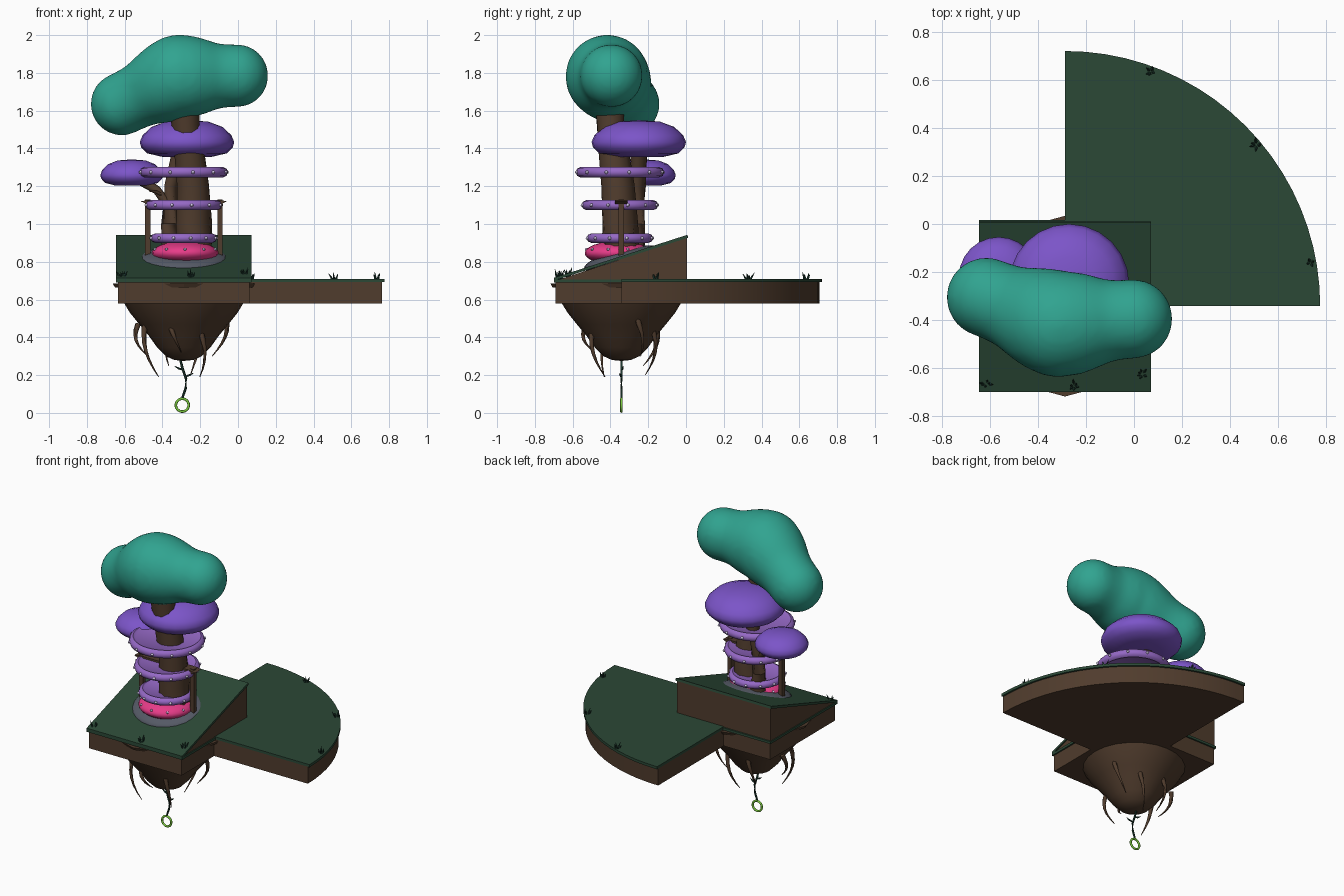
import bpy, bmesh, math, random
from mathutils import Vector, Matrix

random.seed(4)
if "Cube" in bpy.data.objects:
    bpy.data.objects.remove(bpy.data.objects["Cube"])


def material(name, *rgb):
    m = bpy.data.materials.new(name)
    m.use_nodes = True
    m.diffuse_color = (*rgb, 1)
    m.node_tree.nodes["Principled BSDF"].inputs["Base Color"].default_value = (*rgb, 1)
    return m


teal = material("teal_foliage", 0.03, 0.37, 0.28)
purple = material("purple_cap", 0.2, 0.09, 0.58)
lilac = material("lilac_shelf", 0.3, 0.14, 0.56)
grass = material("dark_grass", 0.024, 0.065, 0.037)
earth = material("brown_earth", 0.08, 0.045, 0.026)
pink = material("pink", 0.8, 0.045, 0.25)
stone = material("grey_stone", 0.09, 0.1, 0.13)
lime = material("lime", 0.2, 0.6, 0.05)
leaf = material("deep_green", 0.012, 0.04, 0.028)
pale = material("pale_dots", 0.7, 0.62, 0.87)

CX, CY = -0.287, -0.342   # axis of the island


def finish(name, bm, mat, angle=35):
    bmesh.ops.recalc_face_normals(bm, faces=bm.faces)
    me = bpy.data.meshes.new(name)
    bm.to_mesh(me)
    bm.free()
    me.materials.append(mat)
    ob = bpy.data.objects.new(name, me)
    bpy.context.collection.objects.link(ob)
    if angle:
        bpy.ops.object.select_all(action="DESELECT")
        ob.select_set(True)
        bpy.context.view_layer.objects.active = ob
        bpy.ops.object.shade_smooth_by_angle(angle=math.radians(angle))
    return ob


def extrude(name, points, offset, mat):
    """Flat polygon pushed along an offset."""
    bm = bmesh.new()
    face = bm.faces.new([bm.verts.new(p) for p in points])
    new = bmesh.ops.extrude_face_region(bm, geom=[face])["geom"]
    bmesh.ops.translate(bm, vec=offset, verts=[v for v in new if isinstance(v, bmesh.types.BMVert)])
    return finish(name, bm, mat)


def box(name, lo, hi, mat):
    (a, b, c), (d, e, f) = lo, hi
    return extrude(name, [(a, b, c), (d, b, c), (d, e, c), (a, e, c)], (0, 0, f - c), mat)


def lathe(name, profile, x, y, mat, steps=32, angle=50):
    """Profile of (radius, z) spun around a vertical axis."""
    bm = bmesh.new()
    vs = [bm.verts.new((x + r, y, z)) for r, z in profile]
    es = [bm.edges.new(p) for p in zip(vs, vs[1:])]
    bmesh.ops.spin(bm, geom=vs + es, cent=(x, y, 0), axis=(0, 0, 1), angle=math.tau, steps=steps)
    bmesh.ops.remove_doubles(bm, verts=bm.verts, dist=0.0005)
    return finish(name, bm, mat, angle)


def tube(name, points, mat, sides=8, cyclic=False):
    """Tapered tube through (x, y, z, radius) points."""
    bm = bmesh.new()
    rings = []
    for i, p in enumerate(points):
        a, b = Vector(points[max(i - 1, 0)][:3]), Vector(points[min(i + 1, len(points) - 1)][:3])
        m = Matrix.Translation(p[:3]) @ (b - a).to_track_quat("Z", "Y").to_matrix().to_4x4()
        rings.append(bmesh.ops.create_circle(bm, segments=sides, radius=p[3], matrix=m, cap_ends=i in (0, len(points) - 1))["verts"])
    for r, s in zip(rings, rings[1:]):
        for k in range(sides):
            j = (k + 1) % sides
            bm.faces.new((r[k], r[j], s[j], s[k]))
    return finish(name, bm, mat, 60)


def ball(bm, c, r, scale=(1, 1, 1), tilt=0, u=24, v=16):
    m = Matrix.Translation(c) @ Matrix.Rotation(tilt, 4, "X") @ Matrix.Diagonal((*scale, 1))
    bmesh.ops.create_uvsphere(bm, u_segments=u, v_segments=v, radius=r, matrix=m)


# Quarter round ledge: earth with an overhanging grass cap
def sector(r, z):
    arc = [math.radians(90 * i / 20) for i in range(21)]
    return [(CX, CY, z)] + [(CX + r * math.cos(t), CY + r * math.sin(t), z) for t in arc]


extrude("ledge_earth", sector(1.05, 0.578), (0, 0, 0.115), earth)
extrude("ledge_grass", sector(1.062, 0.692), (0, 0, 0.018), grass)

# Square base and the ramp on it
X0, X1, Y0, Y1 = CX - 0.358, CX + 0.358, CY - 0.358, CY + 0.358
box("base_earth", (X0 + 0.01, Y0 + 0.01, 0.578), (X1 - 0.01, Y1 - 0.01, 0.69), earth)
box("base_grass", (X0, Y0, 0.69), (X1, Y1, 0.706), grass)
extrude("ramp_earth", [(X0 + 0.006, Y0 + 0.01, 0.7), (X0 + 0.006, Y1 - 0.01, 0.7), (X0 + 0.006, Y1 - 0.01, 0.928)],
        (X1 - X0 - 0.012, 0, 0), earth)
extrude("ramp_grass", [(X0, Y0, 0.7), (X0, Y1 - 0.005, 0.927), (X0, Y1 - 0.008, 0.943), (X0, Y0, 0.715)],
        (X1 - X0, 0, 0), grass)
lathe("earth_collar", [(0, 0.66), (0.365, 0.665), (0.376, 0.685), (0, 0.69)], CX, CY, earth, 12, 20)

# Hanging earth below
lathe("under_earth", [(0, 0.585), (0.315, 0.58), (0.285, 0.53), (0.235, 0.468), (0.185, 0.408), (0.14, 0.345),
                      (0.095, 0.3), (0.05, 0.28), (0, 0.275)], CX, CY, earth, 24, 60)

# Roots curling down around it: angle, distance, top height, length
for i, (deg, r, z, n) in enumerate([(200, 0.22, 0.46, 0.27), (165, 0.25, 0.47, 0.17), (250, 0.2, 0.46, 0.14),
                                    (300, 0.18, 0.43, 0.24), (20, 0.24, 0.5, 0.2), (60, 0.19, 0.45, 0.25),
                                    (110, 0.2, 0.45, 0.2)]):
    a = math.radians(deg)
    pts = []
    for k in range(7):
        t = k / 6
        d = r + 0.02 * math.sin(t * 3.1) - 0.06 * t * t
        pts.append((CX + d * math.cos(a + 0.25 * t), CY + d * math.sin(a + 0.25 * t), z - n * t, 0.014 * (1 - t) + 0.002))
    tube(f"root_{i}", pts, earth, 6)

# Vine with a ring at its end
tube("vine", [(-0.31, CY, 0.3, 0.006), (-0.295, CY, 0.24, 0.007), (-0.275, CY, 0.18, 0.007),
              (-0.277, CY, 0.13, 0.007), (-0.295, CY, 0.078, 0.006)], leaf, 6)
for s, z in ((1, 0.2), (-1, 0.235)):
    tube("vine_leaf", [(-0.285, CY, z - 0.01, 0.004), (-0.285 + 0.03 * s, CY - 0.006 * s, z, 0.006),
                       (-0.285 + 0.05 * s, CY - 0.01 * s, z + 0.012, 0.001)], leaf, 5)
bpy.ops.mesh.primitive_torus_add(location=(-0.295, CY, 0.041), rotation=(math.pi / 2, 0, 0), major_segments=28,
                                 minor_segments=8, major_radius=0.034, minor_radius=0.007)
ring = bpy.context.object
ring.name = "vine_ring"
ring.data.materials.append(lime)
bpy.ops.object.shade_smooth_by_angle(angle=math.radians(60))

# Trunk, side stem and twig
tube("trunk", [(-0.235, -0.345, 0.78, 0.105), (-0.232, -0.348, 1.0, 0.096), (-0.238, -0.36, 1.2, 0.088),
               (-0.26, -0.385, 1.4, 0.08), (-0.278, -0.4, 1.52, 0.074), (-0.285, -0.405, 1.7, 0.085)], earth, 10)
tube("side_stem", [(-0.35, -0.27, 0.82, 0.055), (-0.365, -0.26, 1.0, 0.042), (-0.352, -0.25, 1.2, 0.038),
                   (-0.3, -0.25, 1.4, 0.045)], earth, 8)
tube("side_branch", [(-0.37, -0.26, 1.1, 0.025), (-0.43, -0.25, 1.18, 0.023), (-0.53, -0.225, 1.24, 0.028)], earth, 8)
tube("twig", [(-0.4, -0.26, 1.15, 0.01), (-0.43, -0.29, 1.17, 0.008), (-0.47, -0.3, 1.175, 0.003)], earth, 6)

# Mushroom caps
shape = [(0, 0.06), (0.5, 0.02), (0.84, 0.12), (0.97, 0.28), (1, 0.42), (0.94, 0.6), (0.75, 0.82), (0.45, 0.96), (0, 1)]
for name, x, y, r, z, h in (("large_cap", -0.27, -0.25, 0.25, 1.35, 0.2), ("small_cap", -0.563, -0.22, 0.166, 1.2, 0.142)):
    lathe(name, [(a * r, z + b * h) for a, b in shape], x, y, purple, 24)

# Shelf discs with pale dots on the rim
for i, (r, z, h) in enumerate([(0.234, 1.274, 0.027), (0.203, 1.1, 0.026), (0.176, 0.925, 0.025)]):
    rim = [(0, -0.6), (r - 0.04, -0.6), (r - 0.025, -1), (r - 0.007, -0.7), (r, 0), (r - 0.007, 0.7), (r - 0.025, 1),
           (r - 0.04, 0.6), (0, 0.6)]
    lathe(f"shelf_{i}", [(a, z + b * h) for a, b in rim], CX, -0.35, lilac, 36)
    dots = bmesh.new()
    for k in range(12):
        a = math.tau * (k + 0.4) / 12
        ball(dots, (CX + r * math.cos(a), -0.35 + r * math.sin(a), z), 0.009, u=8, v=6)
    finish(f"shelf_dots_{i}", dots, pale)

# Pink bulb on a stone mound
bm = bmesh.new()
ball(bm, (-0.28, -0.36, 0.846), 0.176, (1, 1, 0.36))
finish("pink_bulb", bm, pink, 60)
bm = bmesh.new()
for k in range(10):
    a = math.tau * (k + 0.5) / 10
    ball(bm, (-0.28 + 0.168 * math.cos(a), -0.36 + 0.168 * math.sin(a), 0.866), 0.008, u=8, v=6)
finish("bulb_dots", bm, pale)
bm = bmesh.new()
ball(bm, (CX, -0.335, 0.815), 0.234, (1, 0.9, 0.22), math.radians(14))
finish("stone_mound", bm, stone, 60)

# Gate: two posts and a crossbeam with pointed ends
for x in (-0.478, -0.095):
    box("gate_post", (x - 0.014, CY - 0.015, 0.8), (x + 0.014, CY + 0.015, 1.13), earth)
beam = [(-0.515, 1.12), (-0.47, 1.1), (-0.1, 1.1), (-0.06, 1.12), (-0.1, 1.128), (-0.47, 1.128)]
extrude("gate_beam", [(x, CY - 0.033, z) for x, z in beam], (0, 0.066, 0), earth)

# Foliage: spheres along the crown, fused and softened
bm = bmesh.new()
lobes = [(-0.615, -0.305, 1.635, 0.166), (-0.315, -0.417, 1.78, 0.222), (-0.005, -0.395, 1.785, 0.166)]
for p, q in zip(lobes, lobes[1:]):
    for k in range(13):
        t = k / 12
        s = t * t * (3 - 2 * t)
        c = Vector(p[:3]).lerp(Vector(q[:3]), t)
        ball(bm, c, p[3] + (q[3] - p[3]) * s - 0.012 * math.sin(math.pi * t) ** 2)
crown = finish("foliage", bm, teal, 0)
mod = crown.modifiers.new("fuse", "REMESH")
mod.mode, mod.voxel_size, mod.use_smooth_shade = "VOXEL", 0.016, True
mod = crown.modifiers.new("soften", "SMOOTH")
mod.factor, mod.iterations = 0.5, 8

# Grass tufts
for i, (x, y, z) in enumerate([(-0.615, -0.665, 0.715), (-0.25, -0.675, 0.715), (0.035, -0.625, 0.73),
                               (0.07, 0.635, 0.705), (0.51, 0.33, 0.705), (0.735, -0.16, 0.705)]):
    bm = bmesh.new()
    for k in range(6):
        a = k * math.tau / 6 + random.random()
        lean = Matrix.Rotation(a, 4, "Z") @ Matrix.Rotation(random.uniform(0.2, 0.6), 4, "Y")
        h = random.uniform(0.035, 0.055)
        bmesh.ops.create_cone(bm, cap_ends=True, segments=4, radius1=0.009, radius2=0.001, depth=h,
                              matrix=Matrix.Translation((x, y, z)) @ lean @ Matrix.Translation((0.008, 0, h / 2 - 0.005)))
    finish(f"grass_tuft_{i}", bm, leaf, 0)
